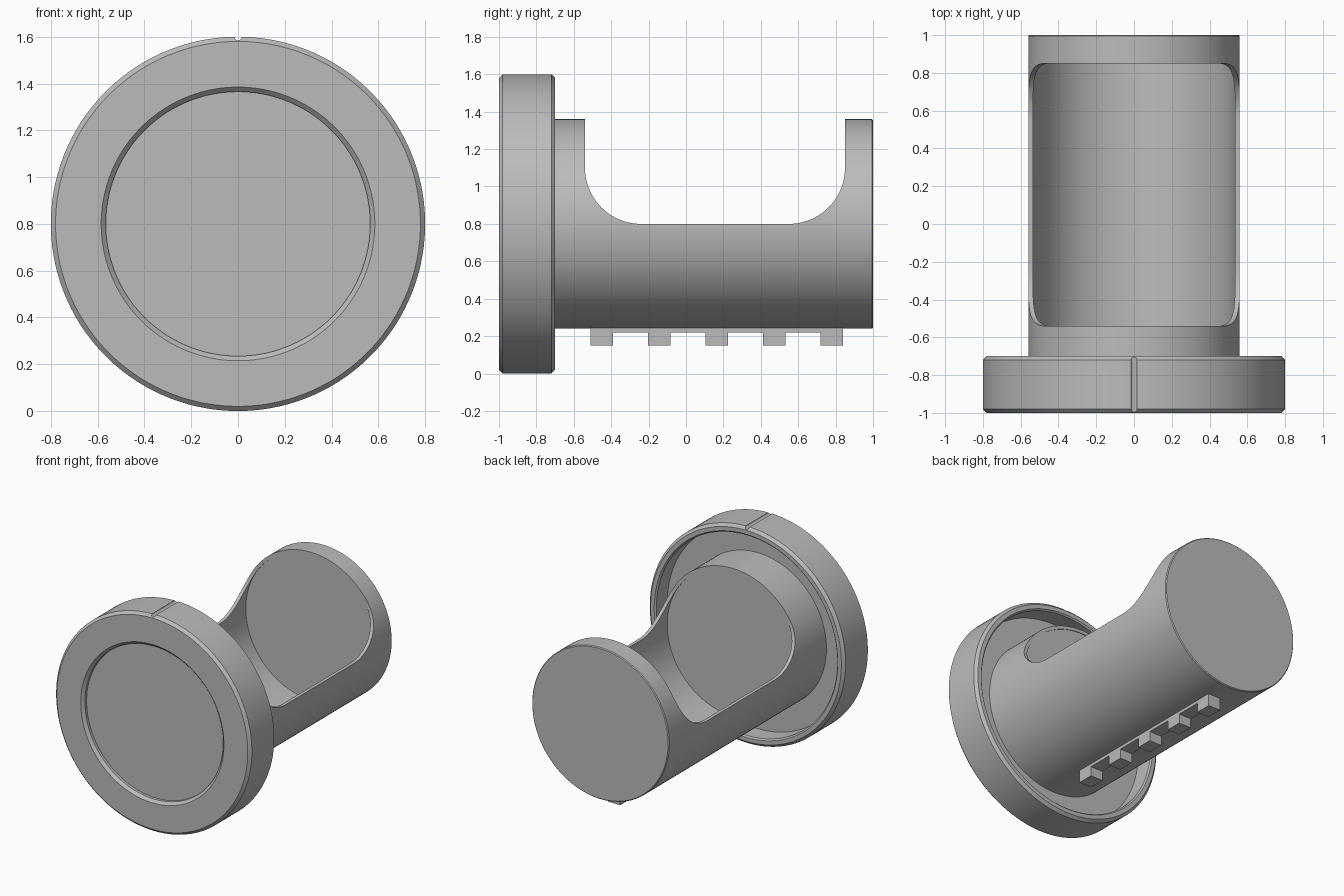
import bpy, bmesh
from math import pi, cos, sin, radians
from mathutils import Matrix, Vector

if "Cube" in bpy.data.objects:
    bpy.data.objects.remove(bpy.data.objects["Cube"], do_unlink=True)

AXIS_Z = 0.8
SIDES = 128

grey = bpy.data.materials.new("plain_grey")
grey.use_nodes = True
grey.diffuse_color = (0.5, 0.5, 0.5, 1)
grey.node_tree.nodes["Principled BSDF"].inputs["Base Color"].default_value = (0.5, 0.5, 0.5, 1)


def finish(name, bm):
    bmesh.ops.remove_doubles(bm, verts=bm.verts, dist=1e-5)
    bmesh.ops.recalc_face_normals(bm, faces=bm.faces)
    mesh = bpy.data.meshes.new(name)
    bm.to_mesh(mesh)
    bm.free()
    mesh.materials.append(grey)
    obj = bpy.data.objects.new(name, mesh)
    bpy.context.collection.objects.link(obj)
    return obj


def lathe(name, profile, height=AXIS_Z, sides=SIDES):
    """Spin (radius, y) points around an axis along y."""
    bm = bmesh.new()
    turn = Matrix.Rotation(pi / sides, 3, 'Y')
    verts = [bm.verts.new(turn @ Vector((r, y, 0))) for r, y in profile]
    edges = [bm.edges.new(pair) for pair in zip(verts, verts[1:])]
    bmesh.ops.spin(bm, geom=verts + edges, cent=(0, 0, 0), axis=(0, 1, 0),
                   angle=2 * pi, steps=sides, use_merge=False)
    bmesh.ops.translate(bm, verts=bm.verts, vec=(0, 0, height))
    return finish(name, bm)


def extrude_x(name, outline, half):
    """Extrude a (y, z) outline across x."""
    bm = bmesh.new()
    face = bm.faces.new([bm.verts.new((-half, y, z)) for y, z in outline])
    moved = bmesh.ops.extrude_face_region(bm, geom=[face])["geom"]
    bmesh.ops.translate(bm, vec=(2 * half, 0, 0),
                        verts=[g for g in moved if isinstance(g, bmesh.types.BMVert)])
    return finish(name, bm)


def cut(obj, cutter):
    cutter.hide_render = True
    mod = obj.modifiers.new("cut", 'BOOLEAN')
    mod.operation, mod.solver, mod.object = 'DIFFERENCE', 'EXACT', cutter
    bpy.context.view_layer.objects.active = obj
    bpy.ops.object.modifier_apply(modifier=mod.name)
    bpy.data.objects.remove(cutter, do_unlink=True)


def smooth(obj):
    bpy.ops.object.select_all(action='DESELECT')
    obj.select_set(True)
    bpy.context.view_layer.objects.active = obj
    bpy.ops.object.shade_smooth_by_angle(angle=radians(30))


# Round cap: shallow front recess, chamfered rim, deep recess behind
cap = lathe("cap", [
    (0, -0.96), (0.565, -0.96), (0.565, -0.98), (0.585, -1), (0.78, -1),
    (0.8, -0.98), (0.8, -0.72), (0.78, -0.7), (0.75, -0.7), (0.74, -0.71),
    (0.74, -0.84), (0, -0.84)])

# Marker groove along the top of the cap
cut(cap, lathe("groove_cutter", [(0, -1.1), (0.016, -1.1), (0.016, -0.6), (0, -0.6)],
               height=1.6, sides=24))
smooth(cap)

# Cylindrical body
body = lathe("body", [(0, -0.9), (0.56, -0.9), (0.56, 0.994), (0.554, 1), (0, 1)])

# Open window in the upper half, with rounded lower corners
front, back, radius, low = -0.54, 0.85, 0.3, 0.8
steps = 20
arc = [i * pi / 2 / steps for i in range(steps + 1)]
window = [(front, 1.6)]
window += [(front + radius * (1 - cos(a)), low + radius * (1 - sin(a))) for a in arc]
window += [(back - radius * (1 - sin(a)), low + radius * (1 - cos(a))) for a in arc]
window += [(back, 1.6)]
cut(body, extrude_x("window_cutter", window, 0.8))

# Hollow chamber inside the body
cut(body, lathe("chamber_cutter", [
    (0, front - 0.005), (0.535, front - 0.005), (0.535, back + 0.005), (0, back + 0.005)]))
smooth(body)

# Toothed rack under the body: one stepped outline
start, tooth, pitch, count = -0.51, 0.12, 0.3075, 5
rack = [(start, 0.255)]
for i in range(count):
    y = start + i * pitch
    rack += [(y, 0.22), (y, 0.15), (y + tooth, 0.15), (y + tooth, 0.22)]
rack += [(start + (count - 1) * pitch + tooth, 0.255)]
extrude_x("toothed_rack", rack, 0.05)
